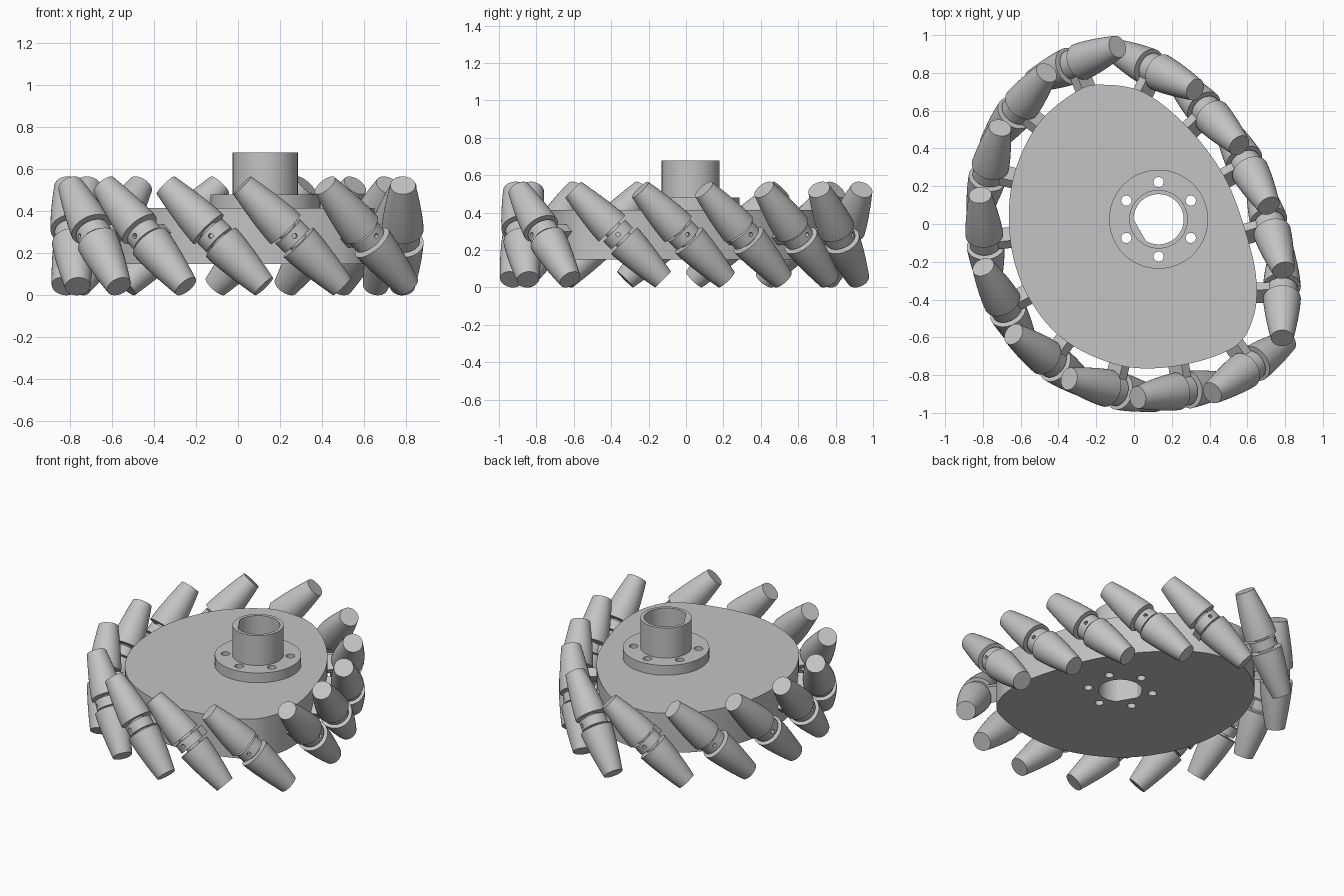
import bpy, bmesh, math
from mathutils import Vector, Matrix

default_cube = bpy.data.objects.get("Cube")
if default_cube:
    bpy.data.objects.remove(default_cube, do_unlink=True)

# Single metal colour
metal = bpy.data.materials.new("light_grey_metal")
metal.use_nodes = True
GREY = (0.55, 0.55, 0.55, 1)
metal.diffuse_color = GREY
metal.node_tree.nodes["Principled BSDF"].inputs["Base Color"].default_value = GREY


def make_object(name, bm):
    bmesh.ops.recalc_face_normals(bm, faces=bm.faces)
    mesh = bpy.data.meshes.new(name)
    bm.to_mesh(mesh)
    bm.free()
    mesh.materials.append(metal)
    obj = bpy.data.objects.new(name, mesh)
    bpy.context.collection.objects.link(obj)
    return obj


def activate(obj):
    bpy.ops.object.select_all(action='DESELECT')
    obj.select_set(True)
    bpy.context.view_layer.objects.active = obj


def smooth(obj):
    activate(obj)
    bpy.ops.object.shade_smooth_by_angle(angle=math.radians(30))


def prism(name, outline, z0, z1):
    bm = bmesh.new()
    face = bm.faces.new([bm.verts.new((p[0], p[1], z0)) for p in outline])
    top = bmesh.ops.extrude_face_region(bm, geom=[face])["geom"]
    verts = [v for v in top if isinstance(v, bmesh.types.BMVert)]
    bmesh.ops.translate(bm, verts=verts, vec=(0, 0, z1 - z0))
    return make_object(name, bm)


def lathe(name, profile, steps=40):
    bm = bmesh.new()
    verts = [bm.verts.new((r, 0, z)) for r, z in profile]
    edges = [bm.edges.new(pair) for pair in zip(verts, verts[1:])]
    bmesh.ops.spin(bm, geom=verts + edges, cent=(0, 0, 0), axis=(0, 0, 1),
                   angle=math.tau, steps=steps)
    bmesh.ops.remove_doubles(bm, verts=bm.verts, dist=0.0001)
    return make_object(name, bm)


def circle(cx, cy, r, steps=64):
    return [(cx + r * math.cos(math.tau * i / steps),
             cy + r * math.sin(math.tau * i / steps)) for i in range(steps)]


def cut(obj, cutters):
    activate(obj)
    for cutter in cutters:
        mod = obj.modifiers.new("cut", 'BOOLEAN')
        mod.operation = 'DIFFERENCE'
        mod.solver = 'EXACT'
        mod.object = cutter
        bpy.ops.object.modifier_apply(modifier=mod.name)


# Rounded hub outline, clockwise, as a closed smooth curve
knots = [Vector(p) for p in (
    (-.15, .737), (.065, .69), (.3, .495), (.487, .235), (.598, -.063),
    (.648, -.3), (.63, -.5), (.525, -.655), (.237, -.75), (-.07, -.75),
    (-.374, -.61), (-.567, -.372), (-.655, -.087), (-.642, .234),
    (-.512, .524), (-.3, .705))]
FINE = 10
START = 8
outline = []
for k in range(len(knots)):
    a, b, c, d = (knots[(k + START + j) % len(knots)] for j in (-1, 0, 1, 2))
    for s in range(FINE):
        t = s / FINE
        outline.append((2 * b + (c - a) * t + (2 * a - 5 * b + 4 * c - d) * t ** 2
                        + (3 * b - a - 3 * c + d) * t ** 3) / 2)

# Hub, mounting flange and shaft tube
CX, CY = .13, .025
hub = prism("hub", outline, .15, .415)
flange = prism("mounting_flange", circle(CX, CY, .262), .415, .48)
tube = prism("shaft_tube", circle(CX, CY, .155), .48, .68)

# Bore with one flat side, and the ring of bolt holes
bore_outline = [p for i, p in enumerate(circle(CX, CY, .133, 72)) if not 36 < i < 48]
bore = prism("bore_cutter", bore_outline, -.1, .9)
bolt_cutters = []
for i in range(6):
    ang = math.radians(90 + 60 * i)
    spot = circle(CX + .197 * math.cos(ang), CY + .197 * math.sin(ang), .027, 24)
    bolt_cutters.append(prism("bolt_hole_cutter", spot, -.1, .9))
cut(tube, [bore])
for part in (hub, flange):
    cut(part, [bore] + bolt_cutters)
for part in (hub, flange, tube):
    smooth(part)

# Master parts for one roller unit: local x points outward, z along the roller
GAP, HALF, BIG, SMALL = .045, .34, .1, .06
OFFSET = .133
barrel = [(0, GAP)]
for i in range(9):
    t = i / 8
    barrel.append((BIG - (BIG - SMALL) * t ** 1.4, GAP + (HALF - GAP) * t))
barrel.append((0, HALF))
upper = lathe("roller_upper", barrel)
lower = lathe("roller_lower", [(r, -z) for r, z in barrel])
axle = lathe("roller_axle", [(0, -.06), (.05, -.06), (.05, .06), (0, .06)], 24)
collar = lathe("bracket_collar", [(0, -.03), (.083, -.03), (.083, .03), (0, .03)])
arm = prism("bracket_arm", [(-.17, -.05), (-.02, -.05), (-.02, .05), (-.17, .05)],
            -.028, .028)

# Small radial pin hole in the collar
pin = prism("pin_hole_cutter", circle(0, 0, .012, 16), .055, .12)
pin.data.transform(Matrix.Rotation(math.pi / 2, 4, 'Y'))
cut(collar, [pin])
for cutter in [bore, pin] + bolt_cutters:
    bpy.data.objects.remove(cutter, do_unlink=True)
masters = [upper, lower, axle, collar, arm]
for part in masters[:4]:
    smooth(part)

# Place the units at equal steps along the hub outline
COUNT = 14
n = len(outline)
lengths = [(outline[(i + 1) % n] - outline[i]).length for i in range(n)]
step = sum(lengths) / COUNT
for unit in range(COUNT):
    remaining, i = unit * step, 0
    while remaining > lengths[i]:
        remaining -= lengths[i]
        i += 1
    foot = outline[i].lerp(outline[(i + 1) % n], remaining / lengths[i])
    tangent = (outline[(i + 4) % n] - outline[i - 3]).normalized()
    normal = Vector((-tangent.y, tangent.x, 0))
    axis = Vector((tangent.x, tangent.y, 1)).normalized()
    frame = Matrix((normal, axis.cross(normal), axis)).transposed().to_4x4()
    center = Vector((foot.x, foot.y, .283)) + normal * OFFSET
    for master in masters:
        obj = master
        if unit:
            obj = bpy.data.objects.new(f"{master.name}_{unit + 1}", master.data)
            bpy.context.collection.objects.link(obj)
        obj.matrix_world = Matrix.Translation(center) @ frame
